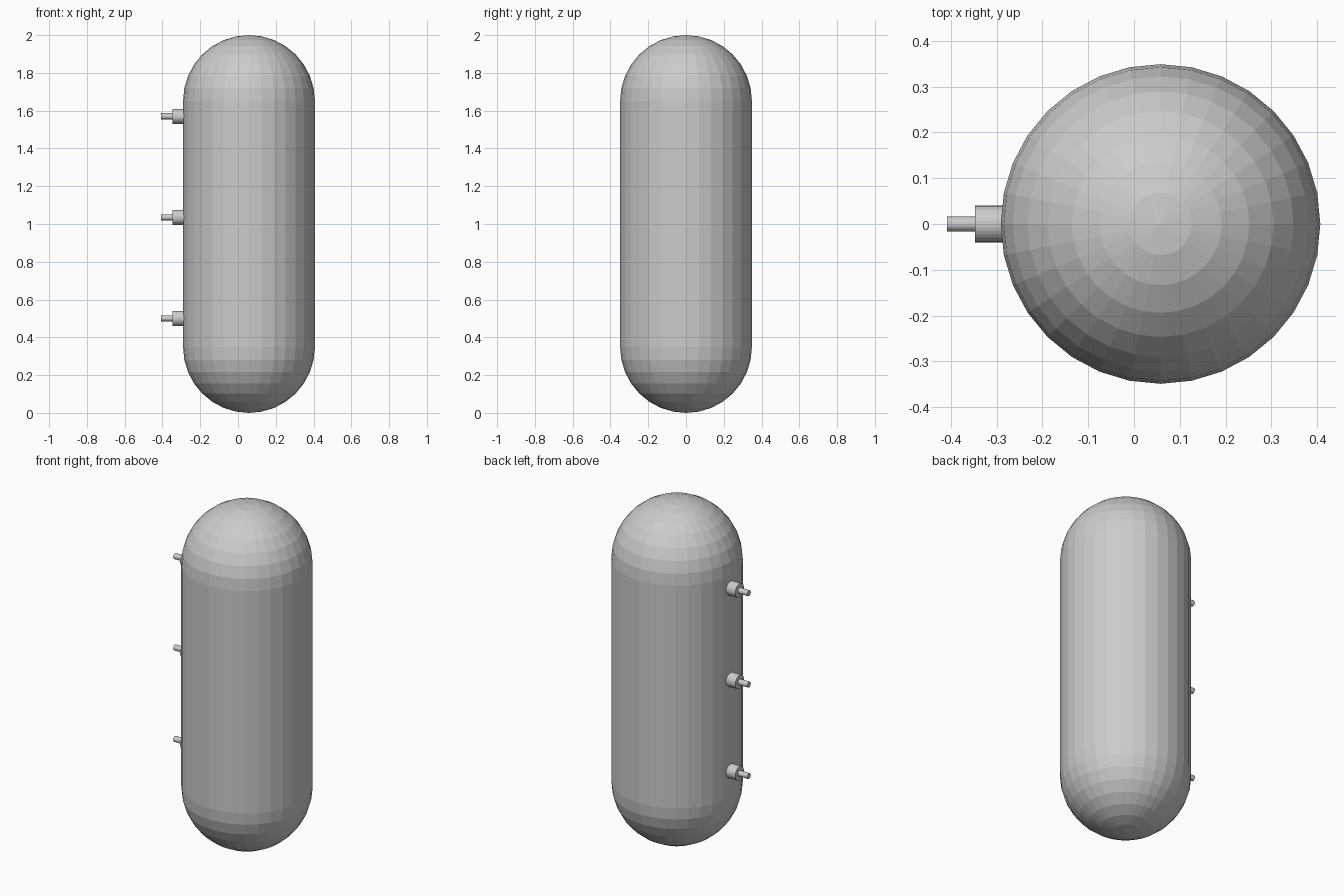
import bpy
from math import pi, sin, cos

if "Cube" in bpy.data.objects:
    bpy.data.objects.remove(bpy.data.objects["Cube"])

R, CX, H, SEG, RINGS = 0.349, 0.058, 2.0, 32, 8


def lathe(name, profile, seg):
    """Revolve (radius, z) points around z; radius 0 ends become poles."""
    verts, rings, faces = [], [], []
    for r, z in profile:
        n = 1 if r < 1e-6 else seg
        rings.append([len(verts) + i for i in range(n)])
        verts += [(r * cos(2 * pi * i / seg), r * sin(2 * pi * i / seg), z) for i in range(n)]
    for a, b in zip(rings, rings[1:]):
        for i in range(seg):
            j = (i + 1) % seg
            f = [a[i % len(a)], a[j % len(a)], b[j % len(b)], b[i % len(b)]]
            faces.append(list(dict.fromkeys(f)))
    mesh = bpy.data.meshes.new(name)
    mesh.from_pydata(verts, [], faces)
    ob = bpy.data.objects.new(name, mesh)
    bpy.context.collection.objects.link(ob)
    return ob


# Tank body: straight shell with hemispherical ends
bottom = [(R * sin(a), R - R * cos(a)) for a in (pi / 2 * i / RINGS for i in range(RINGS + 1))]
top = [(r, H - z) for r, z in reversed(bottom)]
tank = lathe("tank_body", bottom + top, SEG)
tank.location.x = CX


def rod(name, x0, x1, z, r):
    bpy.ops.mesh.primitive_cylinder_add(vertices=32, radius=r, depth=x1 - x0,
                                        location=((x0 + x1) / 2, 0, z),
                                        rotation=(0, pi / 2, 0))
    bpy.context.object.name = name


# Three side fittings, each a wide collar with a thin pipe stub
for i, z in enumerate((0.5, 1.035, 1.57), 1):
    rod(f"collar_{i}", -0.347, -0.27, z, 0.04)
    rod(f"pipe_stub_{i}", -0.408, -0.33, z, 0.0165)
